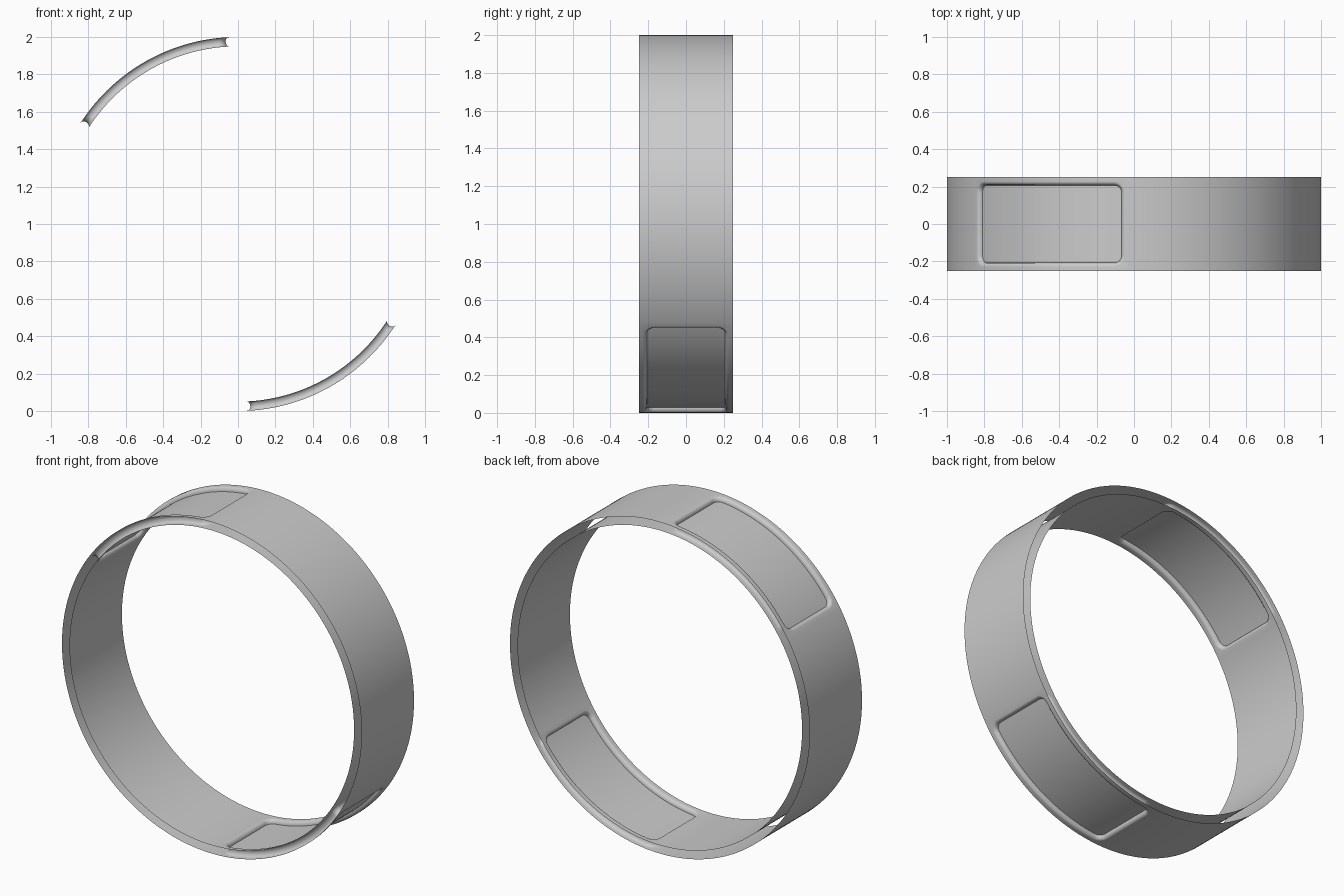
import bpy, bmesh
from math import sin, cos, pi, radians

if "Cube" in bpy.data.objects:
    bpy.data.objects.remove(bpy.data.objects["Cube"])

R_OUT, R_IN = 1.0, 0.95
R_MID = (R_OUT + R_IN) / 2
HALF_W = 0.25                   # half width of the band
CENTRE = radians(30)            # panel centre, measured from the top toward -x
LIP_U, LIP_Y, LIP_R = 0.476, 0.227, 0.06   # recess opening: half angle, half width, corner
LIP = 0.02                      # inward run of the rounded lip
PATCH_U = 0.50                  # half angle of the patch around a recess
SIDE, CORNER, STEPS = 36, 8, 6


def point(r, a, y):
    return (-r * sin(a), y, 1 + r * cos(a))


def half_outline(inset):
    """Upper half of a rounded rectangle, from +u end to -u end."""
    hu, hy, rad = LIP_U - inset, LIP_Y - inset, LIP_R - inset
    cu, cy = hu - rad, hy - rad
    right = [(cu + rad * cos(t), cy + rad * sin(t))
             for t in (pi / 2 * i / CORNER for i in range(CORNER + 1))]
    side = [(cu - 2 * cu * i / SIDE, hy) for i in range(1, SIDE)]
    return right + side + [(-u, y) for u, y in reversed(right)]


def half_border():
    """Patch border with one point for each outline point."""
    cu, cy, h = LIP_U - LIP_R, LIP_Y - LIP_R, CORNER // 2
    right = [(PATCH_U, cy + (HALF_W - cy) * i / h) for i in range(h + 1)]
    right += [(PATCH_U + (cu - PATCH_U) * i / h, HALF_W) for i in range(1, h + 1)]
    side = [(cu - 2 * cu * i / SIDE, HALF_W) for i in range(1, SIDE)]
    return right + side + [(-u, y) for u, y in reversed(right)]


def ring(bm, half, r, centre):
    pts = half + [(u, -y) for u, y in reversed(half)]
    return [bm.verts.new(point(r, centre + u, y)) for u, y in pts]


def finish(bm, name, outward):
    bmesh.ops.remove_doubles(bm, verts=bm.verts, dist=1e-5)
    bmesh.ops.recalc_face_normals(bm, faces=bm.faces)
    bm.normal_update()
    bm.faces.ensure_lookup_table()
    f = bm.faces[-1]
    c = f.calc_center_median()
    facing = f.normal.x * c.x + f.normal.z * (c.z - 1)
    if (facing > 0) != outward:
        bmesh.ops.reverse_faces(bm, faces=bm.faces[:])
    me = bpy.data.meshes.new(name)
    bm.to_mesh(me)
    bm.free()
    ob = bpy.data.objects.new(name, me)
    bpy.context.collection.objects.link(ob)
    bpy.ops.object.select_all(action='DESELECT')
    ob.select_set(True)
    bpy.context.view_layer.objects.active = ob
    bpy.ops.object.shade_smooth_by_angle(angle=radians(35))


def shell(name, r, outward):
    bm = bmesh.new()
    border = half_border()
    ys = [y for u, y in border if abs(u - PATCH_U) < 1e-6]
    ys = [-y for y in reversed(ys)] + ys
    for centre in (CENTRE, CENTRE + pi):
        # patch and rounded lip sinking to mid thickness
        rings = [ring(bm, border, r, centre)]
        for k in range(STEPS + 1):
            t = pi / 2 * k / STEPS
            rings.append(ring(bm, half_outline(LIP * sin(t)),
                              r + (R_MID - r) * (1 - cos(t)), centre))
        for a, b in zip(rings, rings[1:]):
            for i in range(len(a)):
                j = (i + 1) % len(a)
                bm.faces.new((a[i], a[j], b[j], b[i]))
        # plain stretch of band up to the next recess
        n = 72
        span = pi - 2 * PATCH_U
        cols = [[bm.verts.new(point(r, centre + PATCH_U + span * i / n, y)) for y in ys]
                for i in range(n + 1)]
        for a, b in zip(cols, cols[1:]):
            for i in range(len(ys) - 1):
                bm.faces.new((a[i], b[i], b[i + 1], a[i + 1]))
    finish(bm, name, outward)


# Open-edged band: outer and inner skins
shell("outer_band", R_OUT, True)
shell("inner_band", R_IN, False)

# Recessed panel floors shared by both skins
for name, centre in (("upper_panel", CENTRE), ("lower_panel", CENTRE + pi)):
    bm = bmesh.new()
    v = ring(bm, half_outline(LIP), R_MID, centre)
    n = len(v)
    for i in range(n // 2 - 1):
        bm.faces.new((v[i], v[i + 1], v[n - 2 - i], v[n - 1 - i]))
    finish(bm, name, True)
